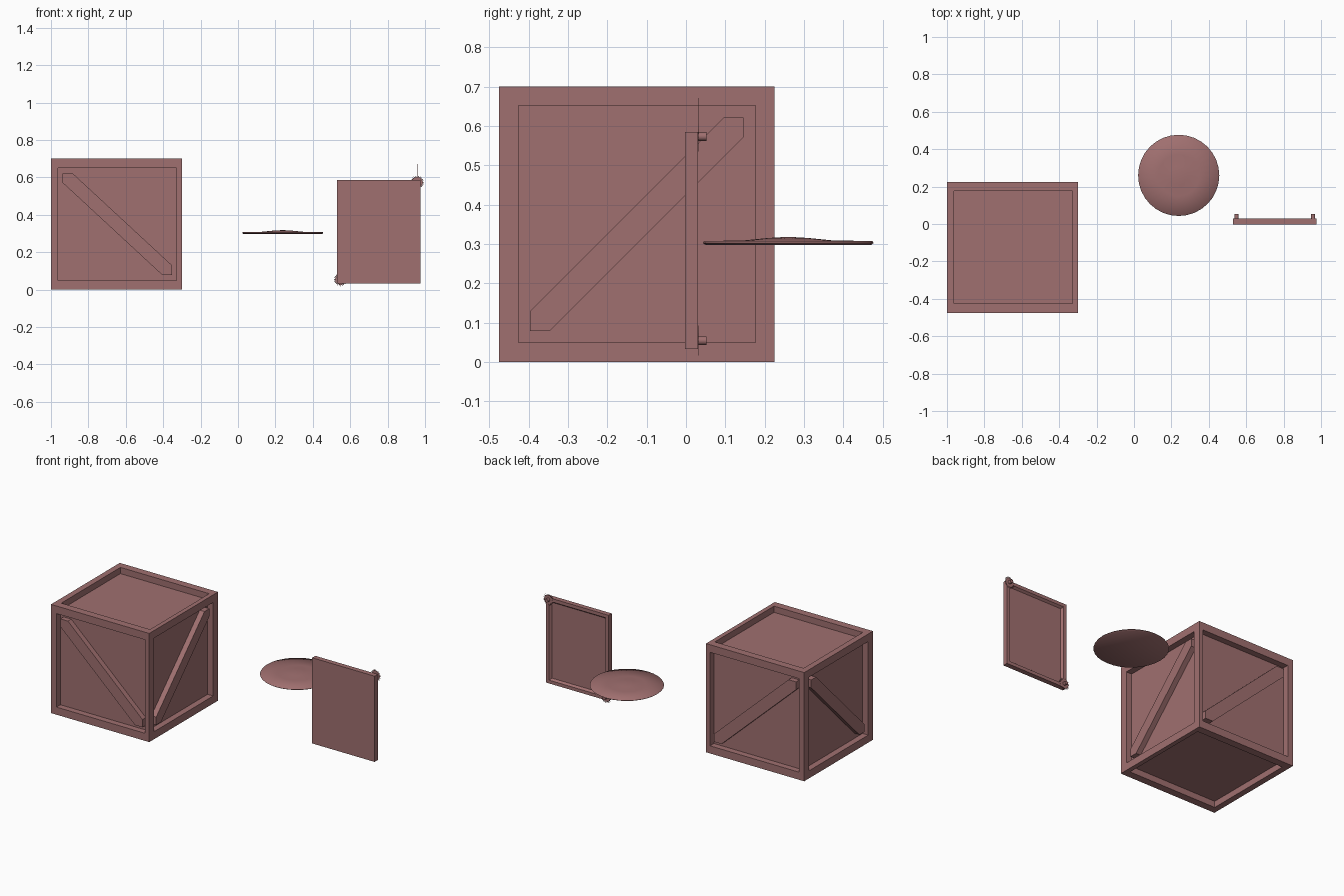
import bpy, bmesh, math
from mathutils import Matrix, Vector

default = bpy.data.objects.get("Cube")
if default:
    bpy.data.objects.remove(default)

wood = bpy.data.materials.new("dusty_red_brown")
wood.use_nodes = True
colour = (0.35, 0.16, 0.16, 1)
wood.diffuse_color = colour
wood.node_tree.nodes["Principled BSDF"].inputs["Base Color"].default_value = colour


def finish(name, bm, smooth=0):
    """Make the object; smooth is the sharpness angle in degrees, 0 for flat."""
    bmesh.ops.recalc_face_normals(bm, faces=bm.faces)
    mesh = bpy.data.meshes.new(name)
    bm.to_mesh(mesh)
    bm.free()
    mesh.materials.append(wood)
    obj = bpy.data.objects.new(name, mesh)
    bpy.context.collection.objects.link(obj)
    if smooth:
        bpy.ops.object.select_all(action='DESELECT')
        obj.select_set(True)
        bpy.context.view_layer.objects.active = obj
        bpy.ops.object.shade_smooth_by_angle(angle=math.radians(smooth))


def box(size, centre):
    bm = bmesh.new()
    bmesh.ops.create_cube(bm, size=1)
    bmesh.ops.scale(bm, vec=size, verts=bm.verts)
    bmesh.ops.translate(bm, vec=centre, verts=bm.verts)
    return bm


def prism(name, points, push):
    """Extrude a flat outline along a vector."""
    bm = bmesh.new()
    face = bm.faces.new([bm.verts.new(p) for p in points])
    new = bmesh.ops.extrude_face_region(bm, geom=[face], use_keep_orig=True)
    moved = [v for v in new["geom"] if isinstance(v, bmesh.types.BMVert)]
    bmesh.ops.translate(bm, vec=push, verts=moved)
    finish(name, bm)


# Crate: flat rim on every side around a straight-walled sunken panel
SIDE, RIM, SUNK = 0.70, 0.069, 0.04
crate = Vector((-0.65, -0.125, SIDE / 2))
bm = box((SIDE, SIDE, SIDE), crate)
panels = bm.faces[:]
bmesh.ops.inset_individual(bm, faces=panels, thickness=RIM)
for panel in panels:
    panel.normal_update()
    if abs(panel.normal.x) < 0.5:  # panels are a little wider along x
        for v in panel.verts:
            v.co.x = crate.x + 0.005 + (v.co.x - crate.x) * 1.05
for panel in bmesh.ops.extrude_discrete_faces(bm, faces=panels)["faces"]:
    panel.normal_update()
    bmesh.ops.translate(bm, vec=panel.normal * -SUNK, verts=panel.verts)
finish("crate", bm)

# Diagonal braces on the four upright sides
H, C, THICK = 0.271, 0.05, 0.034
outline = [(-H, -H), (C - H, -H), (H, H - C), (H, H), (H - C, H), (-H, C - H)]
floor = SIDE / 2 - SUNK
for name, sign in (("front", -1), ("back", 1)):
    prism(name + "_brace",
          [crate + Vector((0.005 - u * 1.08, sign * floor, v)) for u, v in outline],
          (0, sign * THICK, 0))
for name, sign in (("right", -1), ("left", 1)):
    prism(name + "_brace", [crate + Vector((sign * floor, u, v)) for u, v in outline],
          (sign * THICK, 0, 0))

# Round lid: thin disc with a shallow raised centre
bm = bmesh.new()
N = 32
profile = [(0.21, 0.297), (0.217, 0.302), (0.214, 0.307), (0.11, 0.309), (0.05, 0.315)]
rings = [[bm.verts.new((0.239 + r * math.cos(i * math.tau / N),
                        0.26 + r * math.sin(i * math.tau / N), z))
          for i in range(N)] for r, z in profile]
for low, high in zip(rings, rings[1:]):
    for i in range(N):
        j = (i + 1) % N
        bm.faces.new((low[i], low[j], high[j], high[i]))
bm.faces.new(rings[0])
tip = bm.verts.new((0.239, 0.26, 0.318))
for i in range(N):
    bm.faces.new((rings[-1][i], rings[-1][(i + 1) % N], tip))
finish("round_lid", bm, smooth=75)

# Upright door, flat in front, with a sloping frame behind
bm = box((0.445, 0.032, 0.552), (0.7525, 0.014, 0.309))
back = [f for f in bm.faces if f.calc_center_median().y > 0.029]
bmesh.ops.inset_region(bm, faces=back, thickness=0.03)
bmesh.ops.inset_region(bm, faces=back, thickness=0.015, depth=-0.014)
finish("door", bm, smooth=50)

# Toothed washers and knobs on two opposite corners of the door
TEETH = 24
for name, x, z in (("upper", 0.958, 0.573), ("lower", 0.549, 0.054)):
    star = []
    for i in range(TEETH * 2):
        r = 0.038 if i % 2 == 0 else 0.027
        a = i * math.pi / TEETH
        star.append((x + r * math.cos(a), 0.032, z + r * math.sin(a)))
    prism(name + "_toothed_washer", star, (0, 0.001, 0))
    bm = bmesh.new()
    place = Matrix.Translation((x, 0.04, z)) @ Matrix.Rotation(math.pi / 2, 4, 'X')
    bmesh.ops.create_cone(bm, cap_ends=True, segments=16, radius1=0.011,
                          radius2=0.011, depth=0.025, matrix=place)
    finish(name + "_knob", bm, smooth=30)

# Thin pin above the upper washer
finish("pin", box((0.001, 0.001, 0.065), (0.958, 0.0325, 0.638)))
